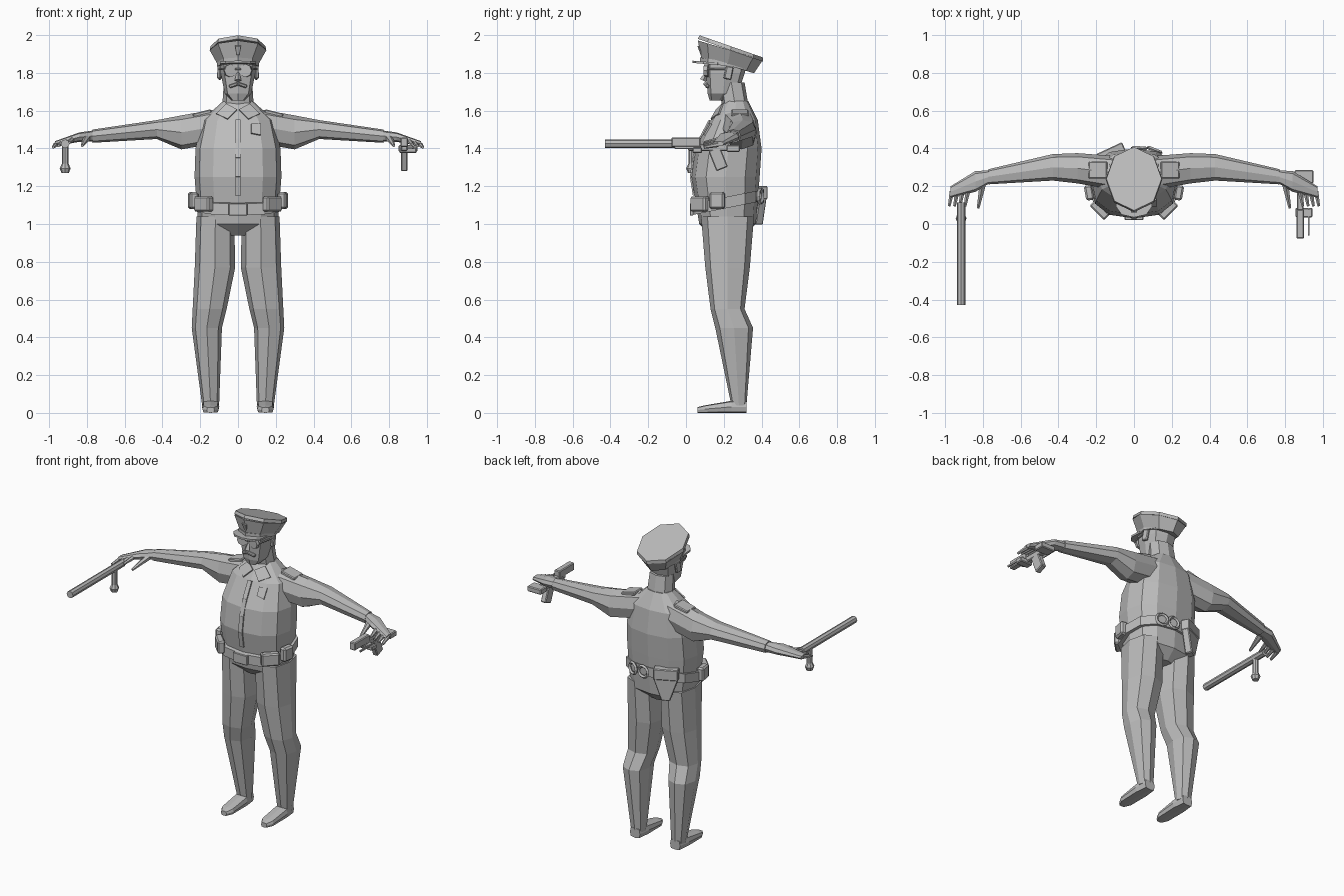
import bpy, bmesh, math
from mathutils import Vector, Matrix
from mathutils.bvhtree import BVHTree

default_cube = bpy.data.objects.get("Cube")
if default_cube:
    bpy.data.objects.remove(default_cube)

shade = (.5, .5, .5, 1)
grey = bpy.data.materials.new("plain_grey")
grey.use_nodes = True
grey.diffuse_color = shade
grey.node_tree.nodes["Principled BSDF"].inputs["Base Color"].default_value = shade


def finish(name, bm):
    bmesh.ops.recalc_face_normals(bm, faces=bm.faces)
    mesh = bpy.data.meshes.new(name)
    bm.to_mesh(mesh)
    bm.free()
    mesh.materials.append(grey)
    part = bpy.data.objects.new(name, mesh)
    bpy.context.collection.objects.link(part)
    return part


def rounded(angle, power):
    """Point on a unit circle squared off by power, counted from the front."""
    across, along = math.sin(angle), -math.cos(angle)
    return (math.copysign(abs(across) ** power, across),
            math.copysign(abs(along) ** power, along))


def loft(name, rings, axis="z", sides=8, power=.8, side=1, slope=0):
    """Skin rings of (position, centre a, centre b, radius a, radius b)."""
    bm = bmesh.new()
    loops = []
    for position, centre_a, centre_b, radius_a, radius_b in rings:
        loop = []
        for i in range(sides):
            a, b = rounded(math.tau * i / sides, power)
            u, v = centre_a + radius_a * a, centre_b + radius_b * b
            x, y, z = {"x": (position, u, v), "y": (u, position, v),
                       "z": (u, v, position + slope * radius_b * b)}[axis]
            loop.append(bm.verts.new((side * x, y, z)))
        loops.append(loop)
    for lower, upper in zip(loops, loops[1:]):
        for i in range(sides):
            bm.faces.new((lower[i - 1], lower[i], upper[i], upper[i - 1]))
    bm.faces.new(loops[0])
    bm.faces.new(loops[-1])
    return finish(name, bm)


def bar(name, start, end, radius, end_radius=None, sides=8):
    start, end = Vector(start), Vector(end)
    way = end - start
    turn = way.to_track_quat("Z", "Y").to_matrix().to_4x4()
    bm = bmesh.new()
    bmesh.ops.create_cone(bm, cap_ends=True, segments=sides, radius1=radius,
                          radius2=end_radius or radius, depth=way.length,
                          matrix=Matrix.Translation((start + end) / 2) @ turn)
    return finish(name, bm)


def box(name, centre, size, yaw=0, roll=0, pitch=0, bevel=.005, taper=1):
    bm = bmesh.new()
    bmesh.ops.create_cube(bm, size=1)
    for vert in bm.verts:
        if vert.co.z < 0:
            vert.co.x *= taper
    place = Matrix.Translation(centre)
    for angle, axis in ((yaw, "Z"), (roll, "Y"), (pitch, "X")):
        place = place @ Matrix.Rotation(math.radians(angle), 4, axis)
    bm.transform(place @ Matrix.Diagonal((*size, 1)))
    part = finish(name, bm)
    edge = part.modifiers.new("cut_edges", "BEVEL")
    edge.width, edge.segments = bevel, 1
    return part


# Torso with a full belly, as (height, half width, front, back)
torso = loft("torso", [(z, 0, (front + back) / 2, width, (back - front) / 2)
                       for z, width, front, back in (
                           (.94, .07, .13, .31), (1, .21, .07, .37), (1.25, .23, .03, .39),
                           (1.4, .225, .05, .4), (1.55, .19, .13, .38), (1.65, .08, .2, .33))],
             sides=12)
surface = BVHTree.FromPolygons([vert.co for vert in torso.data.vertices],
                               [face.vertices[:] for face in torso.data.polygons])


def chest_plate(name, outline):
    """Lay a thin flat plate, given as x and z, on the front of the torso."""
    bm = bmesh.new()
    corners = []
    for x, z in outline:
        point = surface.ray_cast(Vector((x, -1, z)), Vector((0, 1, 0)))[0]
        corners.append(bm.verts.new(point + Vector((0, -.007, 0))))
    bm.faces.new(corners)
    part = finish(name, bm)
    shell = part.modifiers.new("thickness", "SOLIDIFY")
    shell.thickness, shell.offset = .009, 0


# Shirt front and badge
for i in range(4):
    low, high, edge = 1.15 + i / 10, 1.25 + i / 10, .014
    chest_plate("shirt_placket", ((-edge, low), (edge, low), (edge, high), (-edge, high)))
chest_plate("chest_badge", ((.07, 1.48), (.12, 1.47), (.12, 1.53), (.07, 1.53)))

# Neck and head
loft("neck", [(1.6, 0, .265, .085, .07), (1.75, 0, .24, .075, .07)])
loft("head", [(1.655, 0, .175, .035, .05), (1.69, 0, .195, .07, .08),
              (1.8, 0, .208, .092, .103), (1.88, 0, .215, .096, .115)], power=.7)
bar("nose", (0, .11, 1.8), (0, .09, 1.76), .008, .018, sides=4)
box("glasses_bridge", (0, .1, 1.82), (.03, .012, .01), bevel=.002)

# Peaked cap, its crown sloping down to the back
band_centre = (0, .22)
loft("cap_band", [(1.835, *band_centre, .11, .145), (1.86, *band_centre, .11, .145)],
     power=1, slope=-.15)
loft("cap_sides", [(1.84, *band_centre, .105, .14), (1.92, 0, .235, .15, .172)],
     power=1, slope=-.3)
loft("cap_top", [(1.92, 0, .235, .15, .172), (1.94, 0, .24, .146, .168)],
     power=1, slope=-.35)
loft("cap_brim", [(z, 0, .13, .1, .095) for z in (1.845, 1.857)], sides=10, slope=-.08)
box("cap_badge", (0, .073, 1.92), (.035, .009, .05), pitch=20, taper=.5, bevel=.002)

# Paired limbs and details
for side, label in ((1, "left_"), (-1, "right_")):
    loft(label + "arm", [(.1, .27, 1.52, .09, .09), (.3, .295, 1.485, .08, .09),
                         (.43, .3, 1.5, .07, .05), (.77, .25, 1.465, .04, .035)], "x", side=side)
    loft(label + "hand", [(.75, .255, 1.467, .03, .03), (.84, .225, 1.46, .055, .025),
                          (.97, .17, 1.425, .03, .013)], "x", side=side)
    for finger in range(4):
        x, z = .88 + .028 * finger, 1.445 - .008 * finger
        bar(label + "finger", (side * x, .17, z), (side * (x + .014), .095, z - .015),
            .014, .008, sides=6)
    bar(label + "thumb", (side * .8, .215, 1.455), (side * .825, .085, 1.415), .02, .008, sides=6)

    loft(label + "leg", [(.04, .145, .28, .045, .04), (.45, .165, .255, .08, .1),
                         (.55, .15, .22, .09, .09), (.77, .122, .22, .107, .118),
                         (1.04, .12, .22, .1, .14)], side=side)
    loft(label + "shoe", [(y, .145, height, width, height) for y, width, height in
                          ((.06, .02, .015), (.1, .043, .02), (.24, .046, .032), (.32, .036, .032))],
         "y", power=.5, side=side)

    box(label + "ear", (side * .098, .225, 1.8), (.018, .04, .07), yaw=side * 12, pitch=-12)
    bar(label + "lens", (side * .043, .12, 1.812), (side * .038, .1, 1.812), .035)
    box(label + "glasses_arm", (side * .09, .165, 1.82), (.008, .11, .01), yaw=-side * 12, bevel=.002)
    box(label + "moustache", (side * .023, .108, 1.735), (.05, .02, .018), yaw=side * 16, roll=side * 18)
    chest_plate(label + "collar", [(side * x, z) for x, z in
                                   ((.005, 1.605), (.055, 1.555), (.115, 1.583), (.06, 1.635))])
    box(label + "epaulette", (side * .19, .285, 1.585), (.1, .09, .022), roll=side * 14)

# Belt, higher at the back
belt_y, belt_width, belt_depth, belt_rise = .21, .24, .18, .2
loft("belt", [(z, 0, belt_y, belt_width, belt_depth) for z in (1.083, 1.143)],
     sides=12, slope=belt_rise)


def belt_spot(degrees, lift=0):
    a, b = rounded(math.radians(degrees), .8)
    return Vector((belt_width * a, belt_y + belt_depth * b,
                   1.113 + belt_rise * belt_depth * b + lift))


# Things carried on the belt, placed by their angle from the front
box("belt_buckle", belt_spot(0), (.1, .02, .065), bevel=.004)
for angle in (-45, 45):
    box("front_pouch", belt_spot(angle, .02), (.11, .045, .08), yaw=angle, bevel=.008)
for angle in (-80, 80):
    box("side_pouch", belt_spot(angle, .02), (.08, .045, .09), yaw=angle, bevel=.01)
holster_angle = -155
box("holster", belt_spot(holster_angle, -.08), (.15, .045, .14), yaw=holster_angle, taper=.35)
box("holster_flap", belt_spot(holster_angle, .02), (.15, .055, .07), yaw=holster_angle)
for angle in (158, 176):
    bpy.ops.mesh.primitive_torus_add(major_segments=12, minor_segments=4, major_radius=.035,
                                     minor_radius=.01, location=belt_spot(angle) + Vector((0, .012, 0)),
                                     rotation=(math.pi / 2, 0, math.radians(angle)))
    handcuff = bpy.context.object
    handcuff.name = "handcuff"
    handcuff.data.materials.append(grey)

# Side-handle baton in the right hand
hold = Vector((-.915, .03, 1.425))
knob = hold - Vector((0, 0, .13))
down = Vector((0, 0, -.024))
bar("baton_shaft", hold + Vector((0, .085, 0)), hold - Vector((0, .46, 0)), .023)
bar("baton_handle", hold, knob, .018)
bar("baton_knob_upper", knob - down, knob, .018, .029)
bar("baton_knob_lower", knob, knob + down, .029, .02)

# Pistol in the left hand
gun_x = .88
box("pistol_barrel", (gun_x, 0, 1.432), (.04, .155, .05))
box("pistol_frame", (gun_x, .12, 1.405), (.036, .22, .035))
box("pistol_rear", (.9, .25, 1.4), (.1, .07, .035))
box("pistol_grip", (gun_x, .17, 1.345), (.036, .065, .115), pitch=22)
box("pistol_trigger_guard", (.9, .06, 1.39), (.09, .05, .03))
box("pistol_side_rod", (.925, .01, 1.405), (.01, .14, .014), bevel=.002)
